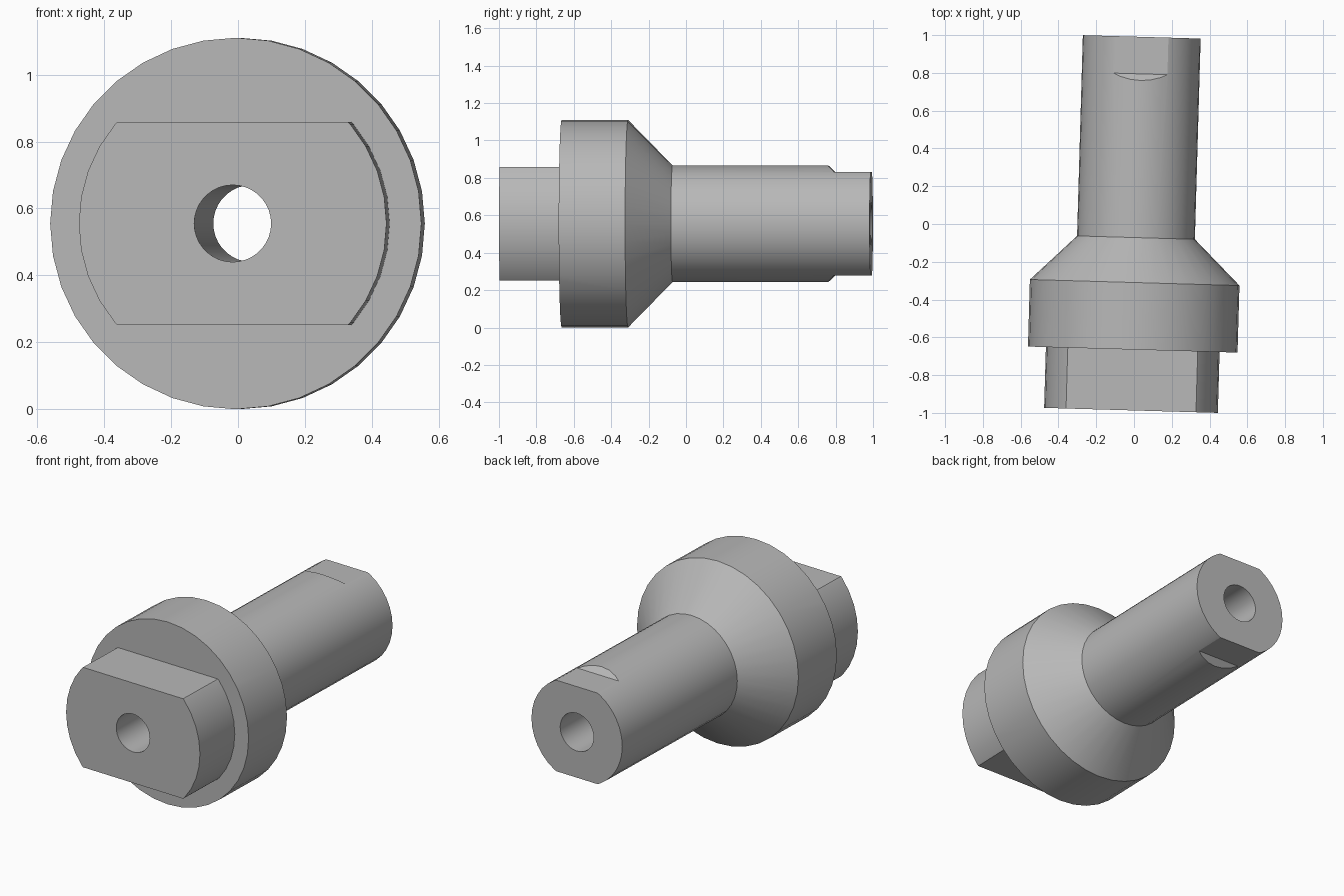
import bpy, bmesh, math
from mathutils import Matrix

default_cube = bpy.data.objects.get("Cube")
if default_cube:
    bpy.data.objects.remove(default_cube, do_unlink=True)

STEPS = 36
FRONT, FLANGE_FRONT, FLANGE_BACK, SHAFT_START, REAR = -0.987, -0.665, -0.31, -0.072, 0.991
BORE_R, TANG_R, FLANGE_R, SHAFT_R = 0.115, 0.46, 0.555, 0.312
TANG_FLAT, SHAFT_FLAT, FLAT_START = 0.304, 0.277, 0.795

steel = bpy.data.materials.new("grey_steel")
steel.use_nodes = True
steel.diffuse_color = (0.48, 0.48, 0.48, 1)
steel.node_tree.nodes["Principled BSDF"].inputs["Base Color"].default_value = (0.48, 0.48, 0.48, 1)


def make_object(name, bm):
    bmesh.ops.recalc_face_normals(bm, faces=bm.faces)
    mesh = bpy.data.meshes.new(name)
    bm.to_mesh(mesh)
    bm.free()
    mesh.materials.append(steel)
    obj = bpy.data.objects.new(name, mesh)
    bpy.context.collection.objects.link(obj)
    return obj


def lathe(name, profile):
    """Turn a closed (y, radius) profile around the y axis."""
    bm = bmesh.new()
    ring = [bm.verts.new((0, y, r)) for y, r in profile]
    edges = [bm.edges.new((ring[i - 1], ring[i])) for i in range(len(ring))]
    bmesh.ops.spin(bm, geom=ring + edges, cent=(0, 0, 0), axis=(0, 1, 0),
                   angle=math.tau, steps=STEPS)
    bmesh.ops.remove_doubles(bm, verts=bm.verts, dist=0.0005)
    return make_object(name, bm)


def prism(name, outline, side):
    """Extrude a (y, z) outline across x; side flips it below the axis."""
    bm = bmesh.new()
    face = bm.faces.new([bm.verts.new((-0.8, y, z * side)) for y, z in outline])
    result = bmesh.ops.extrude_face_region(bm, geom=[face])
    verts = [v for v in result["geom"] if isinstance(v, bmesh.types.BMVert)]
    bmesh.ops.translate(bm, verts=verts, vec=(1.6, 0, 0))
    obj = make_object(name, bm)
    obj.hide_render = True
    return obj


# Turned body: tang, flange, cone and shaft around a through bore
body = lathe("adapter_shaft", [
    (FRONT, BORE_R), (FRONT, TANG_R), (FLANGE_FRONT, TANG_R),
    (FLANGE_FRONT, FLANGE_R), (FLANGE_BACK, FLANGE_R),
    (SHAFT_START, SHAFT_R), (REAR, SHAFT_R), (REAR, BORE_R)])

# Flats on the tang, and sloped-run-out flats on the shaft end
cutters = []
for side in (1, -1):
    cutters.append(prism("tang_flat_cutter", [
        (-1.2, TANG_FLAT), (FLANGE_FRONT, TANG_FLAT),
        (FLANGE_FRONT, 0.8), (-1.2, 0.8)], side))
    cutters.append(prism("shaft_flat_cutter", [
        (1.2, SHAFT_FLAT), (FLAT_START, SHAFT_FLAT),
        (FLAT_START - 0.1, SHAFT_FLAT + 0.1), (1.2, SHAFT_FLAT + 0.1)], side))
for cutter in cutters:
    mod = body.modifiers.new("flat", 'BOOLEAN')
    mod.operation = 'DIFFERENCE'
    mod.solver = 'EXACT'
    mod.object = cutter

# Apply the cuts and drop the cutters
bpy.context.view_layer.update()
depsgraph = bpy.context.evaluated_depsgraph_get()
cut_mesh = bpy.data.meshes.new_from_object(body.evaluated_get(depsgraph))
body.modifiers.clear()
body.data = cut_mesh
for cutter in cutters:
    bpy.data.objects.remove(cutter, do_unlink=True)

# Stand the part on the ground, turned slightly about the vertical
cut_mesh.transform(Matrix.Translation((0.0125, 0, FLANGE_R))
                   @ Matrix.Rotation(math.radians(-1.65), 4, 'Z'))

bpy.ops.object.select_all(action='DESELECT')
body.select_set(True)
bpy.context.view_layer.objects.active = body
bpy.ops.object.shade_smooth_by_angle(angle=math.radians(20))
